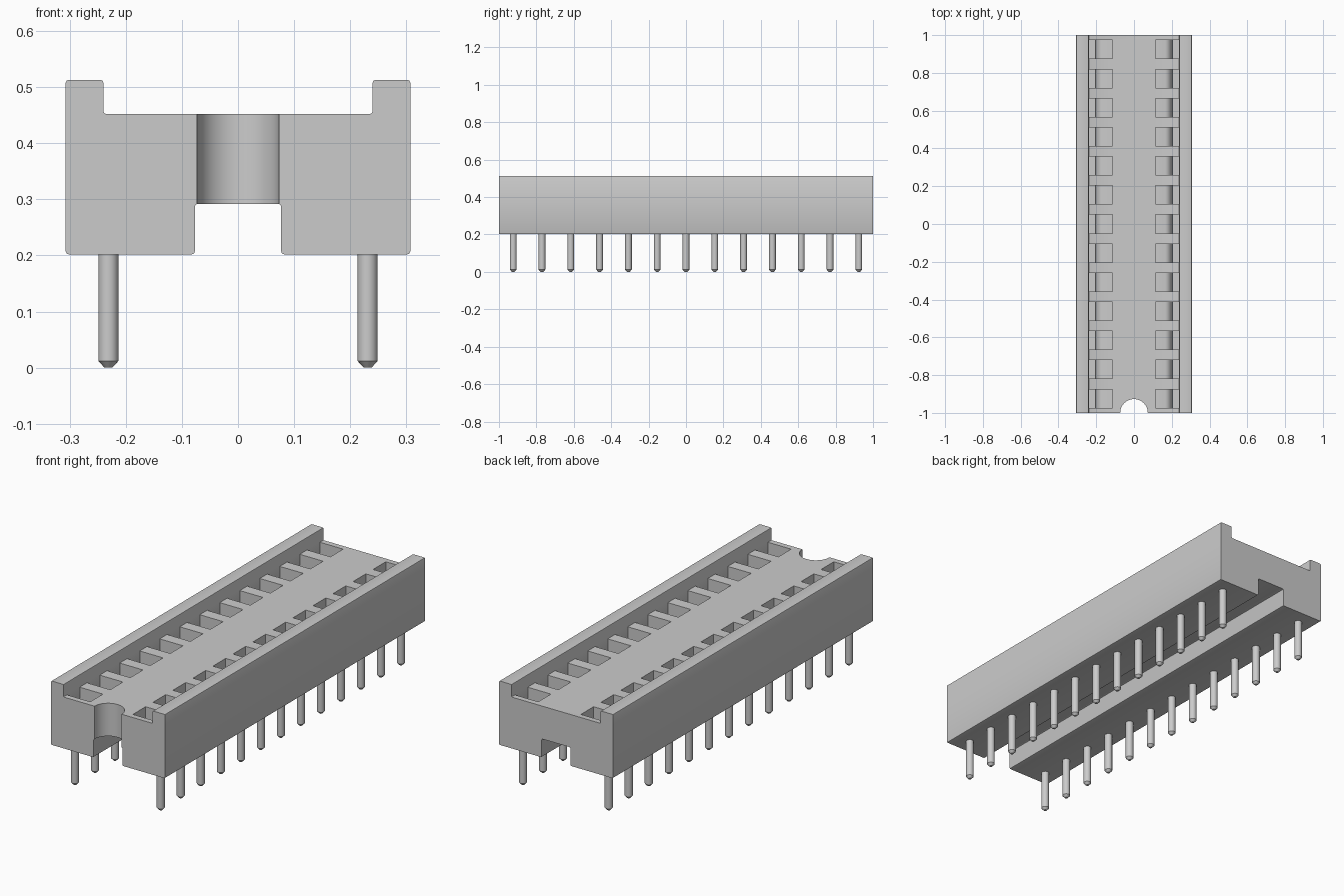
import bpy
import bmesh
import math
from mathutils import Matrix

default = bpy.data.objects.get("Cube")
if default:
    bpy.data.objects.remove(default, do_unlink=True)

grey = bpy.data.materials.new("plain grey")
grey.use_nodes = True
grey.diffuse_color = (0.6, 0.6, 0.6, 1)
grey.node_tree.nodes["Principled BSDF"].inputs["Base Color"].default_value = (0.6, 0.6, 0.6, 1)

PINS, PITCH = 13, 0.154
ROWS = [(i - (PINS - 1) / 2) * PITCH for i in range(PINS)]


def make_object(name, bm):
    bmesh.ops.recalc_face_normals(bm, faces=bm.faces[:])
    mesh = bpy.data.meshes.new(name)
    bm.to_mesh(mesh)
    bm.free()
    mesh.materials.append(grey)
    obj = bpy.data.objects.new(name, mesh)
    bpy.context.collection.objects.link(obj)
    return obj


def add_prism(bm, profile, y0, y1):
    """Extrude an x-z outline along y."""
    face = bm.faces.new([bm.verts.new((x, y0, z)) for x, z in profile])
    ext = bmesh.ops.extrude_face_region(bm, geom=[face])
    verts = [v for v in ext["geom"] if isinstance(v, bmesh.types.BMVert)]
    bmesh.ops.translate(bm, verts=verts, vec=(0, y1 - y0, 0))


def smooth(obj):
    bpy.ops.object.select_all(action="DESELECT")
    obj.select_set(True)
    bpy.context.view_layer.objects.active = obj
    bpy.ops.object.shade_smooth_by_angle(angle=math.radians(35))


def cut(obj, cutter):
    bpy.context.view_layer.objects.active = obj
    mod = obj.modifiers.new("cut", "BOOLEAN")
    mod.operation, mod.solver, mod.object = "DIFFERENCE", "EXACT", cutter
    bpy.ops.object.modifier_apply(modifier=mod.name)
    bpy.data.objects.remove(cutter, do_unlink=True)


# Socket body: side rails above, open channel below
half = [(0.077, 0.292), (0.077, 0.202), (0.307, 0.202),
        (0.307, 0.513), (0.24, 0.513), (0.24, 0.452)]
bm = bmesh.new()
add_prism(bm, half + [(-x, z) for x, z in reversed(half)], -1, 1)
long_edges = [e for e in bm.edges if abs(e.verts[0].co.y - e.verts[1].co.y) > 1]
bmesh.ops.bevel(bm, geom=long_edges, offset=0.005, segments=2,
                profile=0.5, affect="EDGES")
body = make_object("socket_body", bm)

# Half-round notch at the front end
bm = bmesh.new()
bmesh.ops.create_cone(bm, cap_ends=True, segments=48, radius1=0.073, radius2=0.073,
                      depth=0.6, matrix=Matrix.Translation((0, -1, 0.4)))
cut(body, make_object("notch_cutter", bm))

# Contact pockets, whose floors curve down towards the rails
curve = [(0.165 + 0.04 * math.sin(a), 0.31 + 0.06 * math.cos(a))
         for a in (math.pi / 2 * i / 6 for i in range(7))]
pocket = [(0.115, 0.48), (0.115, 0.37)] + curve + [(0.239, 0.31), (0.239, 0.48)]
bm = bmesh.new()
for side in (-1, 1):
    for y in ROWS:
        add_prism(bm, [(side * x, z) for x, z in pocket], y - 0.049, y + 0.049)
cut(body, make_object("pocket_cutter", bm))
smooth(body)

# Round pins with chamfered tips
for side, label in ((-1, "right"), (1, "left")):
    bm = bmesh.new()
    for y in ROWS:
        x = side * 0.231
        for r1, r2, z0, z1 in ((0.018, 0.018, 0.012, 0.21), (0.007, 0.018, 0, 0.012)):
            bmesh.ops.create_cone(bm, cap_ends=True, segments=20, radius1=r1, radius2=r2,
                                  depth=z1 - z0,
                                  matrix=Matrix.Translation((x, y, (z0 + z1) / 2)))
    smooth(make_object(label + "_pins", bm))
